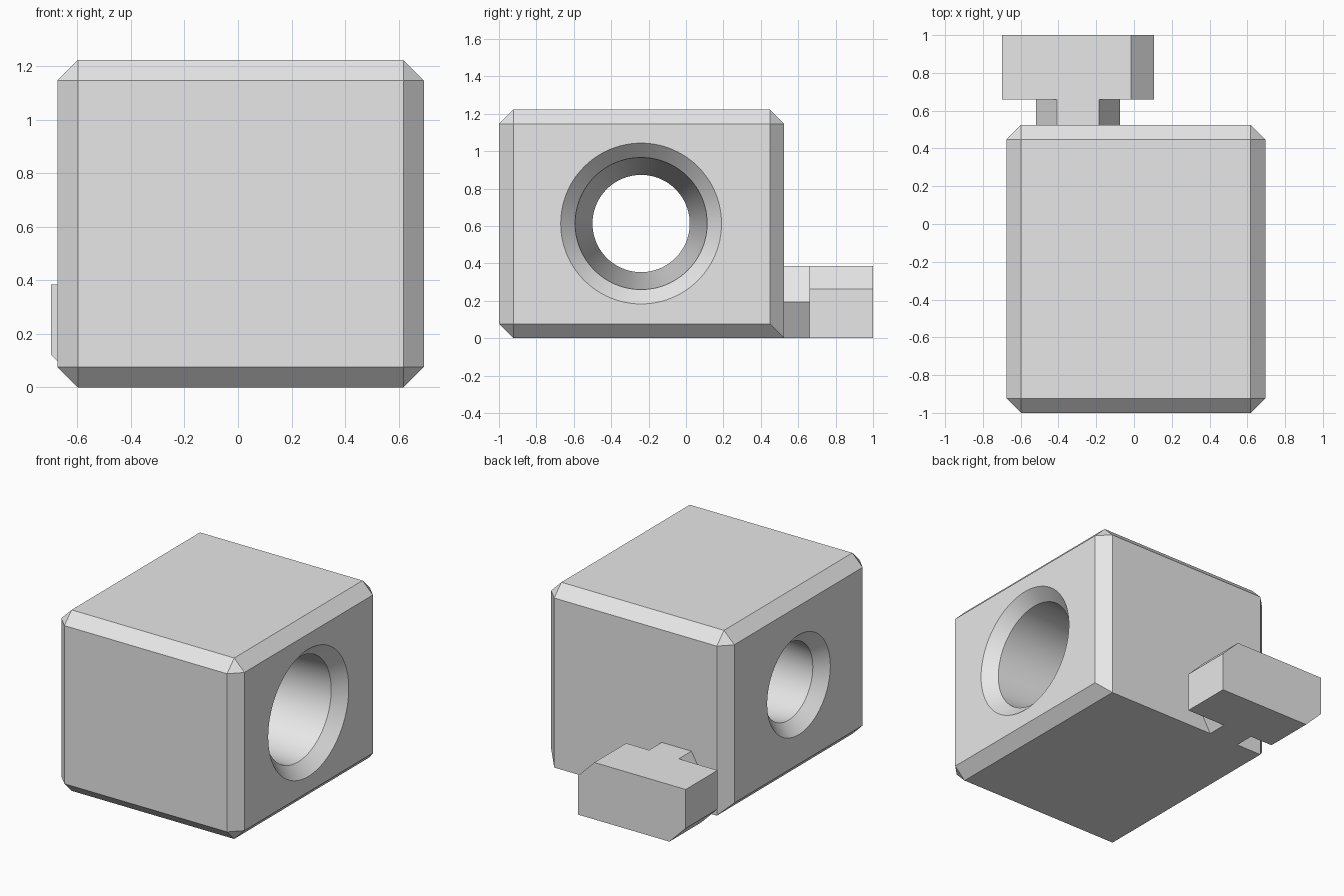
import bpy, bmesh, math
from mathutils import Vector

cube = bpy.data.objects.get("Cube")
if cube:
    bpy.data.objects.remove(cube, do_unlink=True)

grey = bpy.data.materials.new("plain grey")
grey.use_nodes = True
grey.diffuse_color = (0.8, 0.8, 0.8, 1)
grey.node_tree.nodes["Principled BSDF"].inputs["Base Color"].default_value = (0.8, 0.8, 0.8, 1)


def make_object(name, bm):
    bmesh.ops.recalc_face_normals(bm, faces=bm.faces)
    mesh = bpy.data.meshes.new(name)
    bm.to_mesh(mesh)
    bm.free()
    mesh.materials.append(grey)
    obj = bpy.data.objects.new(name, mesh)
    bpy.context.collection.objects.link(obj)
    return obj


def prism(name, profile, y0, y1):
    """Extrude an (x, z) profile along y."""
    bm = bmesh.new()
    face = bm.faces.new([bm.verts.new((x, y0, z)) for x, z in profile])
    out = bmesh.ops.extrude_face_region(bm, geom=[face])
    moved = [v for v in out["geom"] if isinstance(v, bmesh.types.BMVert)]
    bmesh.ops.translate(bm, verts=moved, vec=(0, y1 - y0, 0))
    return make_object(name, bm)


# Body: block with every edge chamfered except the bottom back one
LOW, HIGH = Vector((-0.675, -1, 0)), Vector((0.695, 0.525, 1.223))
CHAMFER = 0.077
bm = bmesh.new()
bmesh.ops.create_cube(bm, size=1)
for v in bm.verts:
    v.co = [HIGH[i] if v.co[i] > 0 else LOW[i] for i in range(3)]
edges = [e for e in bm.edges
         if not all(v.co.y > 0 and v.co.z < 0.1 for v in e.verts)]
bmesh.ops.bevel(bm, geom=edges, offset=CHAMFER, segments=1,
                profile=0.5, affect='EDGES')
body = make_object("body", bm)

# Tapered through hole, countersunk at both ends, cut by a lathed solid
EXTRA = 0.05
stations = [(LOW.x - EXTRA, 0.337 + EXTRA), (LOW.x + CHAMFER, 0.26),
            (HIGH.x - CHAMFER, 0.353), (HIGH.x + EXTRA, 0.43 + EXTRA)]
SIDES = 96
bm = bmesh.new()
rings = []
for x, r in stations:
    angles = [2 * math.pi * i / SIDES for i in range(SIDES)]
    rings.append([bm.verts.new((x, -0.24 + r * math.cos(a), 0.613 + r * math.sin(a)))
                  for a in angles])
for a, b in zip(rings, rings[1:]):
    for i in range(SIDES):
        j = (i + 1) % SIDES
        bm.faces.new((a[i], a[j], b[j], b[i]))
bm.faces.new(rings[0])
bm.faces.new(rings[-1])
cutter = make_object("hole_cutter", bm)
cutter.hide_render = True

cut = body.modifiers.new("hole", 'BOOLEAN')
cut.operation = 'DIFFERENCE'
cut.solver = 'EXACT'
cut.object = cutter
bpy.ops.object.select_all(action='DESELECT')
bpy.context.view_layer.objects.active = body
body.select_set(True)
bpy.ops.object.modifier_apply(modifier=cut.name)
bpy.data.objects.remove(cutter, do_unlink=True)
bpy.ops.object.shade_smooth_by_angle(angle=math.radians(25))

# Hexagonal neck joining the back of the body to the peg head
TOP = 0.385
radius = TOP / math.sqrt(3)
hexagon = [(-0.297 + radius * math.cos(math.radians(60 * k)),
            TOP / 2 + radius * math.sin(math.radians(60 * k))) for k in range(6)]
prism("connector_neck", hexagon, HIGH.y, 0.66)

# Peg head: bar with two opposite corners cut off
LEFT, RIGHT, SLANT = 0.107, -0.698, 0.122
prism("connector_head",
      [(RIGHT + SLANT, 0), (LEFT, 0), (LEFT, TOP - SLANT),
       (LEFT - SLANT, TOP), (RIGHT, TOP), (RIGHT, SLANT)], 0.66, 1.0)
